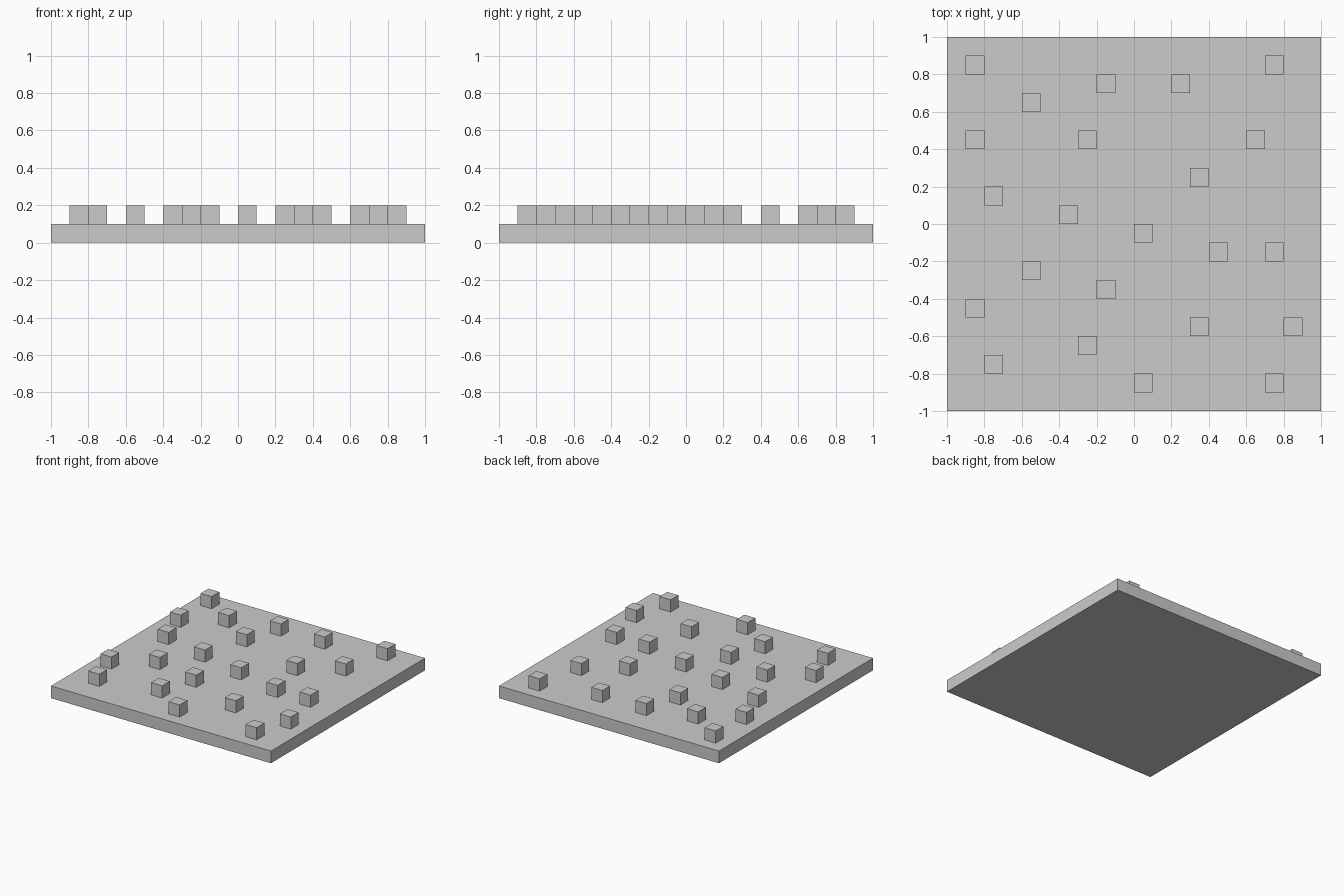
import bpy

if "Cube" in bpy.data.objects:
    bpy.data.objects.remove(bpy.data.objects["Cube"])

CELL = 0.1  # grid pitch: plate thickness and stud size


def box(name, size, location):
    bpy.ops.mesh.primitive_cube_add(size=1, location=location)
    obj = bpy.context.object
    obj.name = name
    obj.scale = size
    bpy.ops.object.transform_apply(location=False, rotation=False, scale=True)
    return obj


# Base plate
box("base_plate", (2, 2, CELL), (0, 0, CELL / 2))

# Stud columns (x cells) for each occupied grid row (y cell)
rows = {
    8: (-9, 7),
    7: (-2, 2),
    6: (-6,),
    4: (-9, -3, 6),
    2: (3,),
    1: (-8,),
    0: (-4,),
    -1: (0,),
    -2: (4, 7),
    -3: (-6,),
    -4: (-2,),
    -5: (-9,),
    -6: (3, 8),
    -7: (-3,),
    -8: (-8,),
    -9: (0, 7),
}

# Cube studs standing on the plate
for row, columns in rows.items():
    for col in columns:
        box("stud", (CELL, CELL, CELL),
            ((col + 0.5) * CELL, (row + 0.5) * CELL, 1.5 * CELL))
